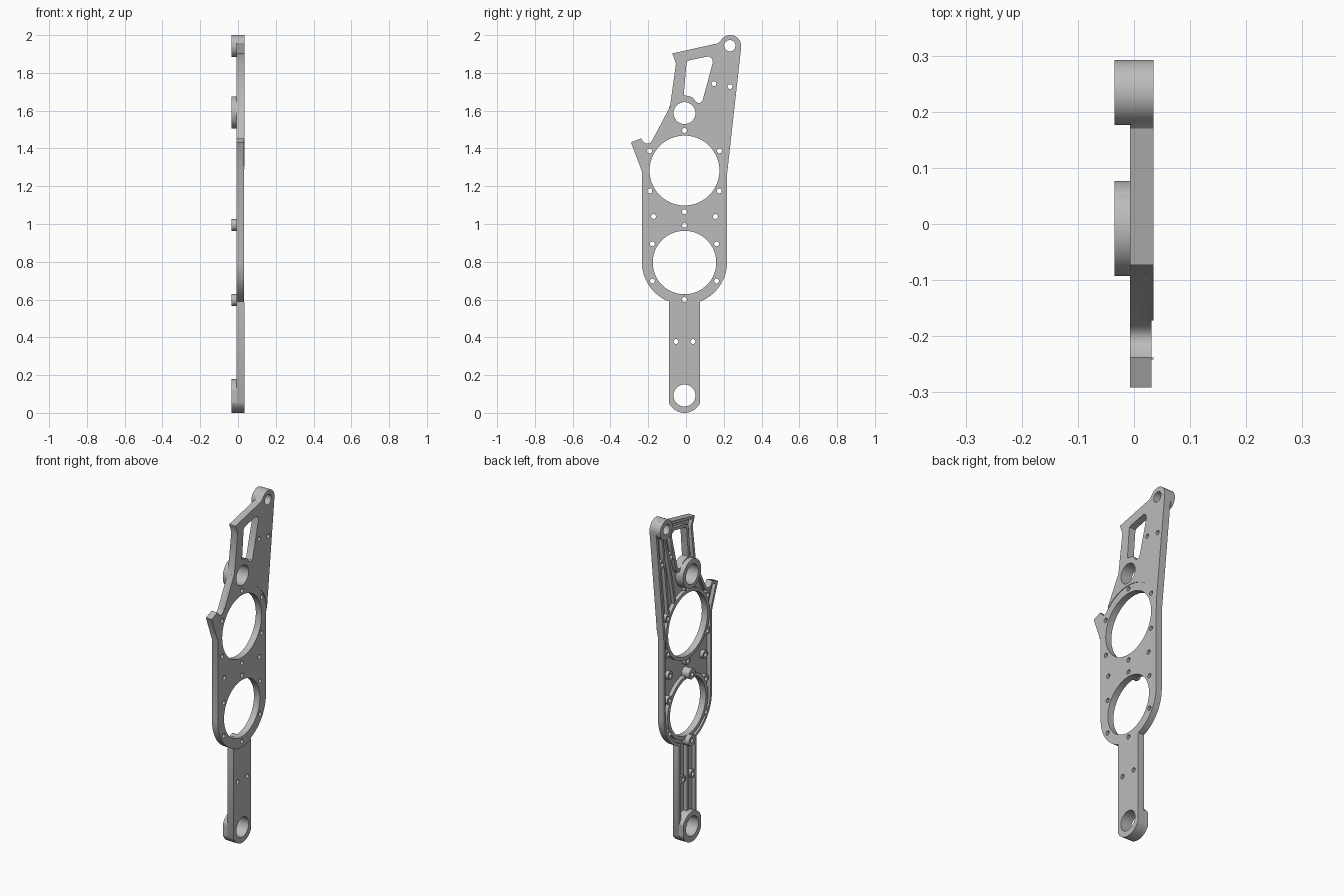
import bpy, bmesh, math
from mathutils import Vector

if "Cube" in bpy.data.objects:
    bpy.data.objects.remove(bpy.data.objects["Cube"])

grey = bpy.data.materials.new("plain_grey")
grey.diffuse_color = (0.5, 0.5, 0.5, 1)
grey.use_nodes = True
grey.node_tree.nodes["Principled BSDF"].inputs["Base Color"].default_value = grey.diffuse_color

CY = -0.008                    # centre line of the plate
FRONT, BACK, BOSS = 0.035, -0.007, -0.035


def arc(y, z, r, a0, a1, n):
    return [(y + r * math.cos(math.radians(a0 + (a1 - a0) * i / n)),
             z + r * math.sin(math.radians(a0 + (a1 - a0) * i / n))) for i in range(n + 1)]


def circle(y, z, r, n=64):
    return arc(y, z, r, 0, 360, n)[:-1]


def offset(pts, d):
    """Move a counter-clockwise outline inwards by d with mitred corners."""
    out = []
    for i, p in enumerate(pts):
        p = Vector(p)
        e1 = (p - Vector(pts[i - 1])).normalized()
        e2 = (Vector(pts[(i + 1) % len(pts)]) - p).normalized()
        n1, n2 = Vector((-e1.y, e1.x)), Vector((-e2.y, e2.x))
        out.append(tuple(p + (n1 + n2) * d / (1 + n1.dot(n2))))
    return out


def prism(name, pts, x0, x1):
    """Extrude a (y, z) outline from x0 to x1."""
    bm = bmesh.new()
    face = bm.faces.new([bm.verts.new((x0, y, z)) for y, z in pts])
    ext = bmesh.ops.extrude_face_region(bm, geom=[face])
    bmesh.ops.translate(bm, vec=(x1 - x0, 0, 0),
                        verts=[v for v in ext["geom"] if isinstance(v, bmesh.types.BMVert)])
    bmesh.ops.recalc_face_normals(bm, faces=bm.faces)
    me = bpy.data.meshes.new(name)
    bm.to_mesh(me)
    bm.free()
    me.materials.append(grey)
    ob = bpy.data.objects.new(name, me)
    bpy.context.collection.objects.link(ob)
    return ob


def combine(ob, other, op):
    mod = ob.modifiers.new("bool", "BOOLEAN")
    mod.operation, mod.object, mod.solver = op, other, "EXACT"
    bpy.context.view_layer.objects.active = ob
    bpy.ops.object.modifier_apply(modifier=mod.name)
    bpy.data.objects.remove(other)


def bar(a, b, w):
    a, b = Vector(a), Vector(b)
    d = (b - a).normalized()
    n = Vector((-d.y, d.x)) * w / 2
    return [tuple(p) for p in (a - n, b - n, b + n, a + n)]


# Outline of the whole plate: handle, body, tip, hook
outline = (arc(CY, 0.09, 0.09, -155.6, -24.4, 24)
           + arc(CY, 0.8, 0.226, -68.7, 0, 20)
           + [(0.218, 1.27)]
           + arc(0.234, 1.9415, 0.0585, -6, 150, 24)
           + [(0.17, 1.957), (-0.073, 1.903), (-0.053, 1.85), (-0.085, 1.62),
              (-0.18, 1.44), (-0.19, 1.429), (-0.2, 1.425), (-0.212, 1.426),
              (-0.225, 1.435), (-0.238, 1.453), (-0.291, 1.432), (-0.234, 1.28)]
           + arc(CY, 0.8, 0.226, 180, 248.7, 20))
plate = prism("side_plate", outline, BACK, FRONT)

window = [(-0.012, 1.682), (0.02, 1.676), (0.037, 1.668), (0.052, 1.648), (0.065, 1.64),
          (0.08, 1.643), (0.088, 1.655), (0.142, 1.855), (0.14, 1.875), (0.12, 1.888),
          (0.02, 1.867), (0.006, 1.86), (0.002, 1.845)]

# Small screw holes: mirrored pairs (half spacing, height) and single ones
screws = [(CY, z) for z in (1.495, 1.065, 0.993, 0.6)]
for dy, z in ((0.185, 1.387), (0.184, 1.175), (0.164, 1.04), (0.17, 0.895),
              (0.17, 0.698), (0.045, 0.378)):
    screws += [(CY - dy, z), (CY + dy, z)]
screws += [(0.148, 1.743), (0.233, 1.727)]

# Rear pocket, with rings, ribs and screw posts left standing
pocket = prism("pocket_cutter", offset(outline, 0.016), -0.02, 0.014)
keep = [circle(CY, 1.283, 0.205), circle(CY, 0.796, 0.19), circle(CY, 1.59, 0.08),
        circle(0.234, 1.9415, 0.055), circle(CY, 0.09, 0.085), offset(window, -0.018),
        bar((CY, 0.12), (CY, 0.64), 0.02),
        bar((0.215, 1.93), (0.1, 1.42), 0.014),
        bar((0.235, 1.93), (0.165, 1.36), 0.014)]
keep += [circle(y, z, 0.024, 20) for y, z in screws]
for i, pts in enumerate(keep):
    combine(pocket, prism("rib", pts, -0.04 - i * 0.0003, 0.03 + i * 0.0003), "DIFFERENCE")
combine(plate, pocket, "DIFFERENCE")

# Slightly lower front face around the two big openings and on the hook
combine(plate, prism("step", arc(CY, 1.283, 0.231, 0, 180, 40)
                     + arc(CY, 0.8, 0.231, 180, 360, 40), 0.0315, 0.06), "DIFFERENCE")
combine(plate, prism("hook_step", [(-0.32, 1.3), (-0.172, 1.3), (-0.172, 1.5), (-0.32, 1.5)],
                     0.0315, 0.061), "DIFFERENCE")

# Raised bosses on the rear
bottom = [(max(CY - 0.0815, min(CY + 0.0815, y)), z) for y, z in circle(CY, 0.09, 0.0895)]
for i, pts in enumerate((bottom, circle(CY, 1.59, 0.085), circle(0.234, 1.9415, 0.058),
                         circle(CY, 0.598, 0.031, 32), circle(CY, 0.995, 0.031, 32))):
    combine(plate, prism("boss", pts, BOSS, 0.02 + i * 0.0005), "UNION")

# Through openings
holes = [circle(CY, 1.283, 0.185, 96), circle(CY, 0.796, 0.168, 96),
         circle(CY, 1.587, 0.058, 48), circle(0.232, 1.944, 0.03, 32),
         circle(CY, 0.092, 0.058, 48), window]
holes += [circle(y, z, 0.013, 16) for y, z in screws]
for i, pts in enumerate(holes):
    # the big openings leave the raised rear bosses whole
    back = -0.008 if i < 2 else -0.1
    combine(plate, prism("hole", pts, back, 0.1), "DIFFERENCE")

bpy.ops.object.select_all(action="DESELECT")
plate.select_set(True)
bpy.context.view_layer.objects.active = plate
bpy.ops.object.shade_smooth_by_angle(angle=math.radians(30))
